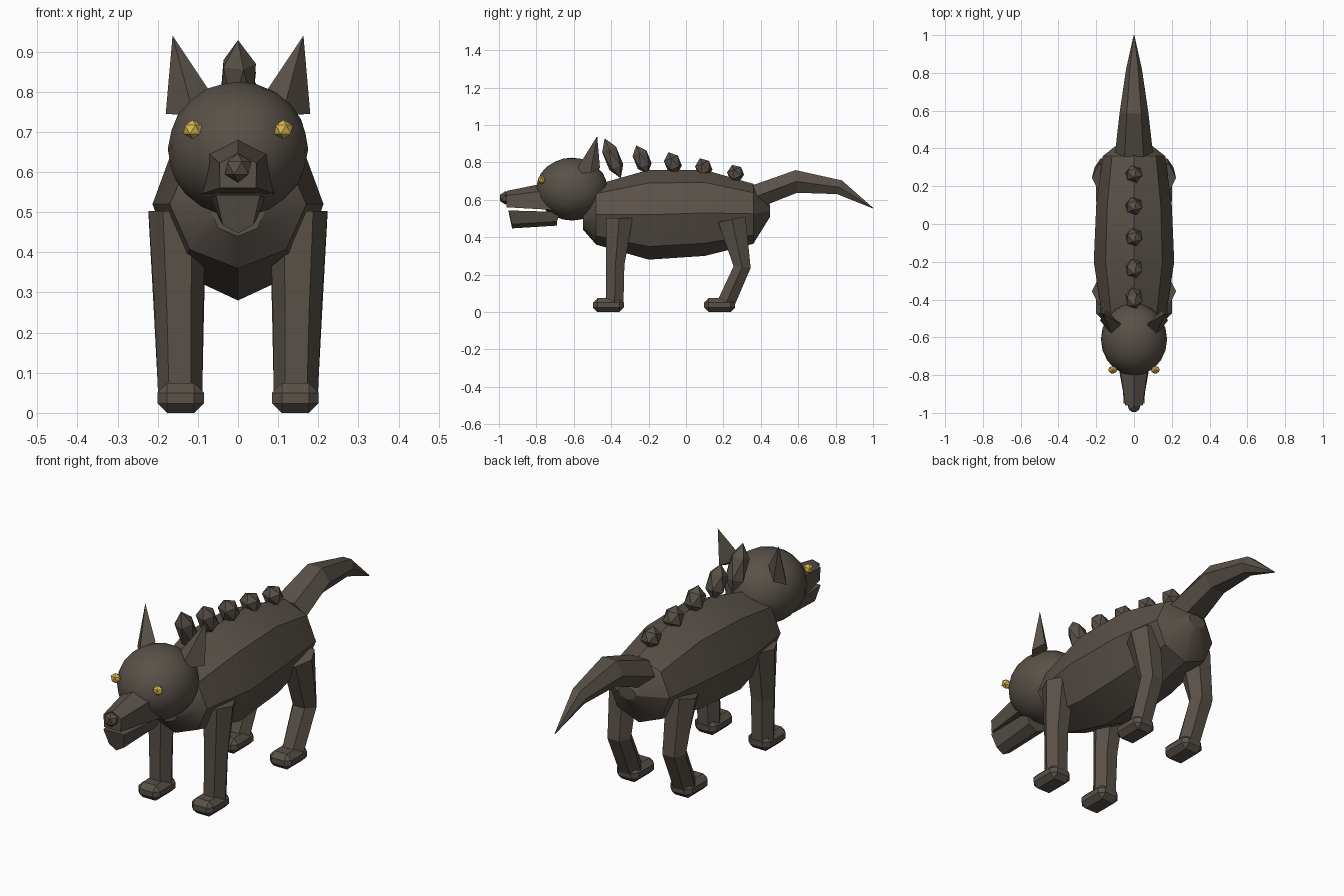
import bpy, bmesh, math
from mathutils import Vector, Matrix

cube = bpy.data.objects.get("Cube")
if cube:
    bpy.data.objects.remove(cube, do_unlink=True)


def material(name, rgb):
    m = bpy.data.materials.new(name)
    m.use_nodes = True
    col = (*rgb, 1)
    m.diffuse_color = col
    m.node_tree.nodes["Principled BSDF"].inputs["Base Color"].default_value = col
    return m


FUR = material("dark brown fur", (0.1, 0.082, 0.066))
GOLD = material("gold eye", (0.7, 0.47, 0.08))


def finish(name, bm, mat=FUR, smooth=False):
    bmesh.ops.recalc_face_normals(bm, faces=bm.faces)
    mesh = bpy.data.meshes.new(name)
    bm.to_mesh(mesh)
    bm.free()
    mesh.materials.append(mat)
    ob = bpy.data.objects.new(name, mesh)
    bpy.context.collection.objects.link(ob)
    if smooth:
        bpy.ops.object.select_all(action="DESELECT")
        ob.select_set(True)
        bpy.context.view_layer.objects.active = ob
        bpy.ops.object.shade_smooth_by_angle(angle=math.radians(30))
    return ob


def skin(name, rings, smooth=False):
    """Join equal-length point rings into a closed skin."""
    bm = bmesh.new()
    loops = [[bm.verts.new(p) for p in r] for r in rings]
    n = len(loops[0])
    for a, b in zip(loops, loops[1:]):
        for i in range(n):
            j = (i + 1) % n
            bm.faces.new((a[i], a[j], b[j], b[i]))
    bm.faces.new(loops[0])
    bm.faces.new(loops[-1])
    return finish(name, bm, FUR, smooth)


def ring(x, y, z, rx, rv, tilt, n):
    """Oval ring across x and a direction tilted from +y towards +z."""
    t = math.radians(tilt)
    pts = []
    for k in range(n):
        a = 2 * math.pi * k / n
        v = rv * math.sin(a)
        pts.append((x + rx * math.cos(a), y + v * math.cos(t), z + v * math.sin(t)))
    return pts


def ball(name, centre, radii, level, mat=FUR, lean=0, smooth=False):
    bm = bmesh.new()
    bmesh.ops.create_icosphere(bm, subdivisions=level, radius=1)
    m = (Matrix.Translation(centre) @ Matrix.Rotation(math.radians(lean), 4, "X")
         @ Matrix.Diagonal((*radii, 1)))
    bmesh.ops.transform(bm, matrix=m, verts=bm.verts)
    return finish(name, bm, mat, smooth)


# Body: faceted barrel along y (y, centre z, half width, half height)
barrel = [(-0.55, 0.51, 0.07, 0.07), (-0.48, 0.52, 0.17, 0.16),
          (-0.2, 0.52, 0.213, 0.24), (0.1, 0.53, 0.2, 0.23),
          (0.36, 0.525, 0.165, 0.16), (0.45, 0.54, 0.05, 0.03)]
skin("body", [ring(0, y, z, w, h, 90, 8) for y, z, w, h in barrel], True)

# Tail: bent tapering hexagon
skin("tail", [ring(0, *r, 6) for r in [
    (0.38, 0.62, 0.1, 0.072, 112), (0.59, 0.698, 0.076, 0.07, 94),
    (0.82, 0.667, 0.042, 0.045, 70), (1.0, 0.555, 0.002, 0.002, 58)]])

# Head and nose
ball("head", (0, -0.61, 0.657), (0.175, 0.192, 0.168), 3, smooth=True)
ball("nose", (0, -0.966, 0.61), (0.036, 0.034, 0.036), 1)


def muzzle(y, half_top, half_low, peak, shoulder, low):
    return [(0, y, peak), (half_top, y, shoulder), (half_low, y, low),
            (-half_low, y, low), (-half_top, y, shoulder)]


skin("snout", [muzzle(-0.96, 0.046, 0.045, 0.647, 0.622, 0.56),
               muzzle(-0.7, 0.082, 0.092, 0.7, 0.655, 0.545)])


def jaw_ring(y, low_y, w, top, low):
    return [(w, y, top), (w * 0.7, low_y, low + 0.022), (0, low_y, low),
            (-w * 0.7, low_y, low + 0.022), (-w, y, top)]


skin("lower_jaw", [jaw_ring(-0.95, -0.93, 0.055, 0.543, 0.447),
                   jaw_ring(-0.67, -0.69, 0.068, 0.535, 0.462)])

# Spikes down the back, shrinking towards the tail
for i, (y, z, length) in enumerate([(-0.392, 0.822, 0.115), (-0.235, 0.815, 0.082),
                                    (-0.07, 0.795, 0.064), (0.095, 0.77, 0.056),
                                    (0.265, 0.74, 0.05)]):
    ball(f"back_spike_{i + 1}", (0, y, z), (0.05, 0.047, length), 1, lean=22)


def ear(name, s):
    bm = bmesh.new()
    base = [(0.11, -0.6, 0.74), (0.18, -0.51, 0.745), (0.145, -0.46, 0.77), (0.07, -0.53, 0.8)]
    verts = [bm.verts.new((s * x, y, z)) for x, y, z in base]
    tip = bm.verts.new((s * 0.163, -0.475, 0.94))
    bm.faces.new(verts)
    for i in range(4):
        bm.faces.new((verts[i], verts[(i + 1) % 4], tip))
    finish(name, bm)


def paw(name, x, y):
    bm = bmesh.new()
    bmesh.ops.create_cube(bm, size=1)
    bmesh.ops.transform(bm, verts=bm.verts, matrix=Matrix.Translation((x, y, 0.037))
                        @ Matrix.Diagonal((0.116, 0.165, 0.074, 1)))
    bmesh.ops.bevel(bm, geom=bm.edges[:], offset=0.024, segments=1, affect="EDGES")
    finish(name, bm, FUR, True)


# Paired parts: ears, eyes, legs and paws
FRONT = [(-0.357, 0.503, 0.072, 0.083, 0), (-0.378, 0.25, 0.06, 0.056, 0),
         (-0.382, 0.04, 0.055, 0.055, 0)]
HIND = [(0.245, 0.495, 0.072, 0.086, 12), (0.3, 0.24, 0.062, 0.053, -6),
        (0.215, 0.05, 0.055, 0.054, -22)]
for side, s in (("left", 1), ("right", -1)):
    ear(f"{side}_ear", s)
    ball(f"{side}_eye", (s * 0.113, -0.772, 0.706), (0.026, 0.022, 0.024), 1, GOLD)
    for pos, path, paw_y in (("front", FRONT, -0.415), ("hind", HIND, 0.18)):
        rings = [ring(s * x, *r, 6) for x, r in zip((0.151, 0.147, 0.144), path)]
        skin(f"{side}_{pos}_leg", rings)
        paw(f"{side}_{pos}_paw", s * 0.143, paw_y)
